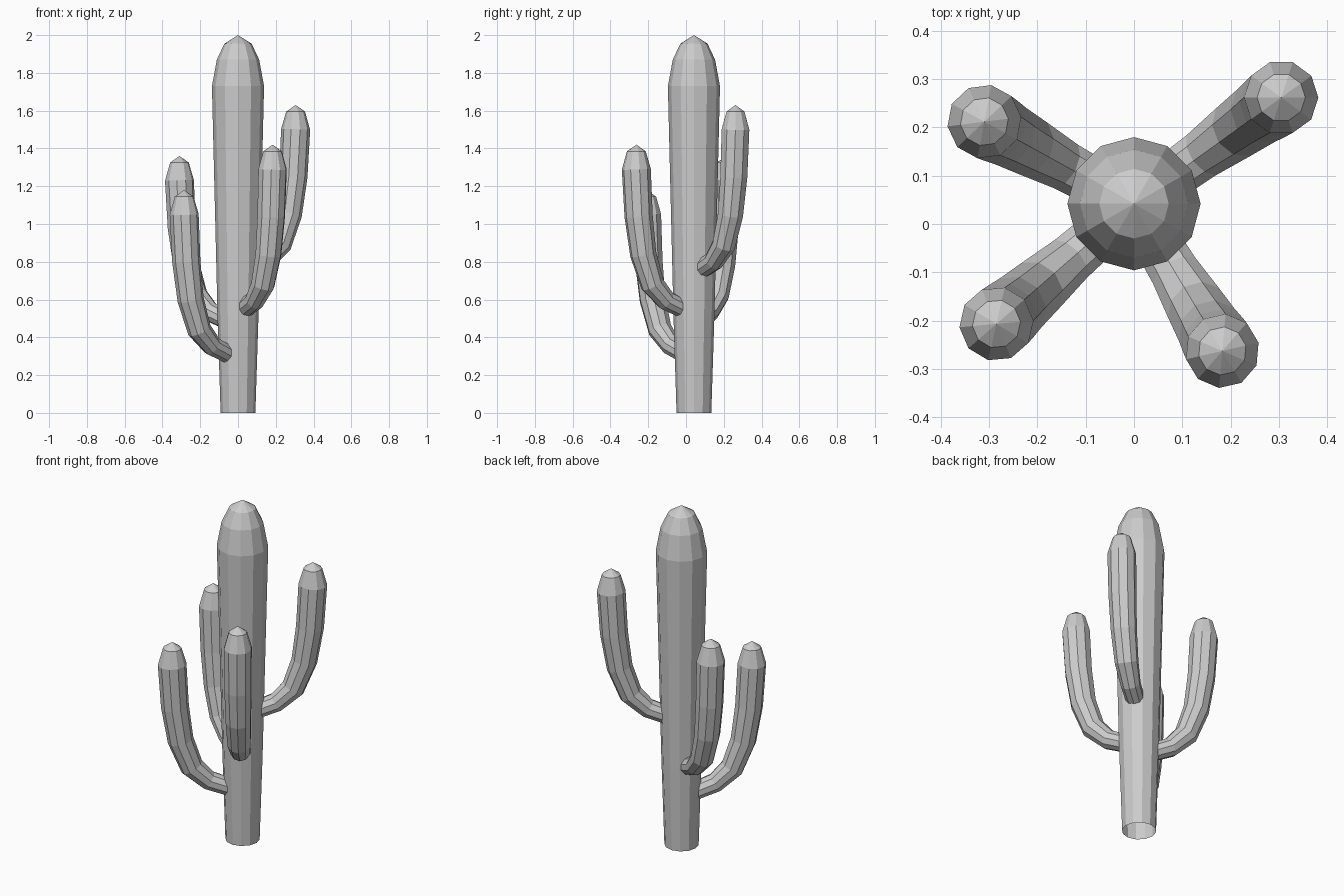
import bpy, bmesh
from math import sin, cos, pi, atan2, hypot
from mathutils import Vector

cube = bpy.data.objects.get("Cube")
if cube:
    bpy.data.objects.remove(cube, do_unlink=True)

grey = bpy.data.materials.new("plain_grey")
grey.use_nodes = True
grey.diffuse_color = (0.6, 0.6, 0.6, 1)
grey.node_tree.nodes["Principled BSDF"].inputs["Base Color"].default_value = (0.6, 0.6, 0.6, 1)

CENTRE = Vector((0, 0.042, 0))


def stem(name, path, sides, heading=0.0):
    """Faceted tube along (distance, height, radius) points, open at the start, pointed at the end."""
    out = Vector((cos(heading), sin(heading), 0))
    side = Vector((-sin(heading), cos(heading), 0))
    up = Vector((0, 0, 1))
    pts = [CENTRE + out * d + up * z for d, z, r in path]
    bm = bmesh.new()
    rings = []
    for i, (d, z, r) in enumerate(path[:-1]):
        tangent = (pts[i + 1] - pts[max(i - 1, 0)]).normalized()
        normal = side.cross(tangent)
        rings.append([bm.verts.new(pts[i] + r * (normal * cos(a) + side * sin(a)))
                      for a in (2 * pi * k / sides for k in range(sides))])
    tip = bm.verts.new(pts[-1])
    for k in range(sides):
        n = (k + 1) % sides
        for low, high in zip(rings, rings[1:]):
            bm.faces.new((low[k], low[n], high[n], high[k]))
        bm.faces.new((rings[-1][k], rings[-1][n], tip))
    bmesh.ops.recalc_face_normals(bm, faces=bm.faces)
    mesh = bpy.data.meshes.new(name)
    bm.to_mesh(mesh)
    bm.free()
    mesh.materials.append(grey)
    obj = bpy.data.objects.new(name, mesh)
    bpy.context.collection.objects.link(obj)


# Trunk widens upwards to a rounded, pointed cap
stem("trunk", [(0, 0, 0.092), (0, 0.5, 0.108), (0, 1.2, 0.125), (0, 1.73, 0.138),
               (0, 1.87, 0.112), (0, 1.955, 0.072), (0, 2, 0)], 12)

# Arm path: distance as a share of reach, height above the base, radius
ARM = [(0.18, -0.01, 0.05), (0.48, 0.035, 0.054), (0.72, 0.12, 0.064), (0.88, 0.28, 0.07),
       (0.96, 0.48, 0.075), (1, 0.73, 0.077), (1, 0.825, 0.05), (1, 0.86, 0)]

# Tip position and base height of each arm
for name, x, y, base in (("back_left_arm", 0.305, 0.262, 0.77),
                         ("front_left_arm", 0.183, -0.263, 0.56),
                         ("front_right_arm", -0.285, -0.207, 0.32),
                         ("back_right_arm", -0.31, 0.212, 0.5)):
    dx, dy = x, y - CENTRE.y
    reach = hypot(dx, dy)
    stem(name, [(d * reach, base + z, r) for d, z, r in ARM], 10, atan2(dy, dx))
